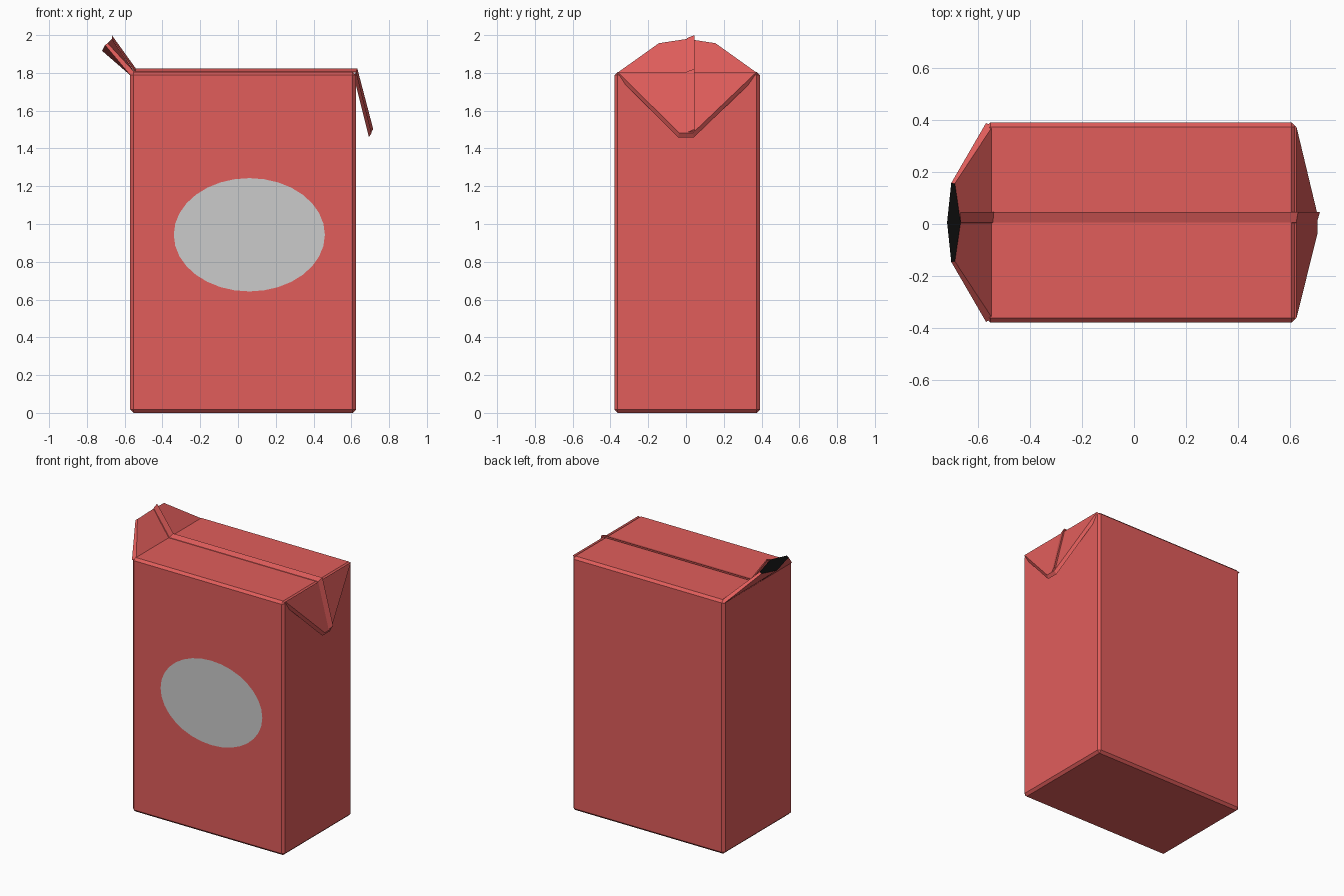
import bpy, bmesh, math

if "Cube" in bpy.data.objects:
    bpy.data.objects.remove(bpy.data.objects["Cube"])

def material(name, rgb):
    m = bpy.data.materials.new(name)
    m.diffuse_color = (*rgb, 1)
    m.use_nodes = True
    m.node_tree.nodes["Principled BSDF"].inputs["Base Color"].default_value = m.diffuse_color
    return m

RED = material("carton_red", (0.75, 0.11, 0.105))
BLACK = material("dark_opening", (0.004, 0.004, 0.004))

def finish(name, bm, mats, recalc=True):
    if recalc:
        bmesh.ops.recalc_face_normals(bm, faces=bm.faces)
    me = bpy.data.meshes.new(name)
    bm.to_mesh(me)
    bm.free()
    for m in mats:
        me.materials.append(m)
    ob = bpy.data.objects.new(name, me)
    bpy.context.collection.objects.link(ob)
    return ob

def loft(name, rings, mats, cap_mat=0):
    """Join matching closed rings with quads and cap both ends."""
    bm = bmesh.new()
    vs = [[bm.verts.new(p) for p in r] for r in rings]
    n = len(rings[0])
    for a, b in zip(vs, vs[1:]):
        for i in range(n):
            j = (i + 1) % n
            bm.faces.new((a[i], a[j], b[j], b[i]))
    bm.faces.new(vs[0])
    bm.faces.new(vs[-1]).material_index = cap_mat
    return finish(name, bm, mats)

CY = 0.006                                   # carton centre line in y

# carton body: box with chamfered edges
bm = bmesh.new()
bmesh.ops.create_cube(bm, size=1)
for v in bm.verts:
    v.co = (0.027 + v.co.x * 1.195, CY + v.co.y * 0.77, 0.9025 + v.co.z * 1.805)
bmesh.ops.bevel(bm, geom=bm.edges[:], offset=0.017, segments=1, affect='EDGES')
finish("carton_body", bm, [RED])

# opened spout, rising from the left top edge, with a dark mouth
def spout_ring(top_mid, top_side, low_side, low_mid):
    def at(p, s):
        return (p[0], CY + s * p[1], p[2])
    return [at(top_mid, 1), at(top_side, 1), at(low_side, 1),
            at(low_mid, 1), at(low_side, -1), at(top_side, -1)]

loft("open_spout", [
    spout_ring((-0.545, 0, 1.80), (-0.545, 0.37, 1.80), (-0.57, 0.383, 1.787), (-0.57, 0, 1.787)),
    spout_ring((-0.668, 0, 1.98), (-0.69, 0.150, 1.957), (-0.704, 0.152, 1.947), (-0.72, 0, 1.917)),
], [RED, BLACK], cap_mat=1)

# folded-down triangular flap on the right
def flap_ring(top, top_w, tip, tip_w):
    return [(top[0], CY - top_w, top[1]), (top[0], CY + top_w, top[1]),
            (tip[0], CY - 0.006 + tip_w, tip[1]), (tip[0], CY - 0.006 - tip_w, tip[1])]

loft("folded_flap", [
    flap_ring((0.612, 1.785), 0.375, (0.693, 1.459), 0.042),
    flap_ring((0.626, 1.805), 0.368, (0.707, 1.482), 0.036),
], [RED])

# glued seam, running up the spout, along the top and down the flap
base = [(-0.668, 1.978), (-0.545, 1.802), (0.622, 1.802), (0.700, 1.478)]
crest = [(-0.668, 2.0), (-0.540, 1.822), (0.632, 1.822), (0.716, 1.502)]
def seam_ring(b, c):
    def mix(y, t):
        return (b[0] + (c[0] - b[0]) * t, y, b[1] + (c[1] - b[1]) * t)
    return [mix(0.004, 0), mix(0.006, 0.3), mix(0.046, 1), mix(0.046, 0.45), mix(0.016, 0)]

loft("top_seam", [seam_ring(b, c) for b, c in zip(base, crest)], [RED])

# plain oval label on the front
bm = bmesh.new()
ring = [bm.verts.new((0.06 + 0.4 * math.cos(a), -0.384, 0.943 + 0.3 * math.sin(a)))
        for a in (2 * math.pi * i / 32 for i in range(32))]
bm.faces.new(ring)
finish("oval_label", bm, [], recalc=False)
